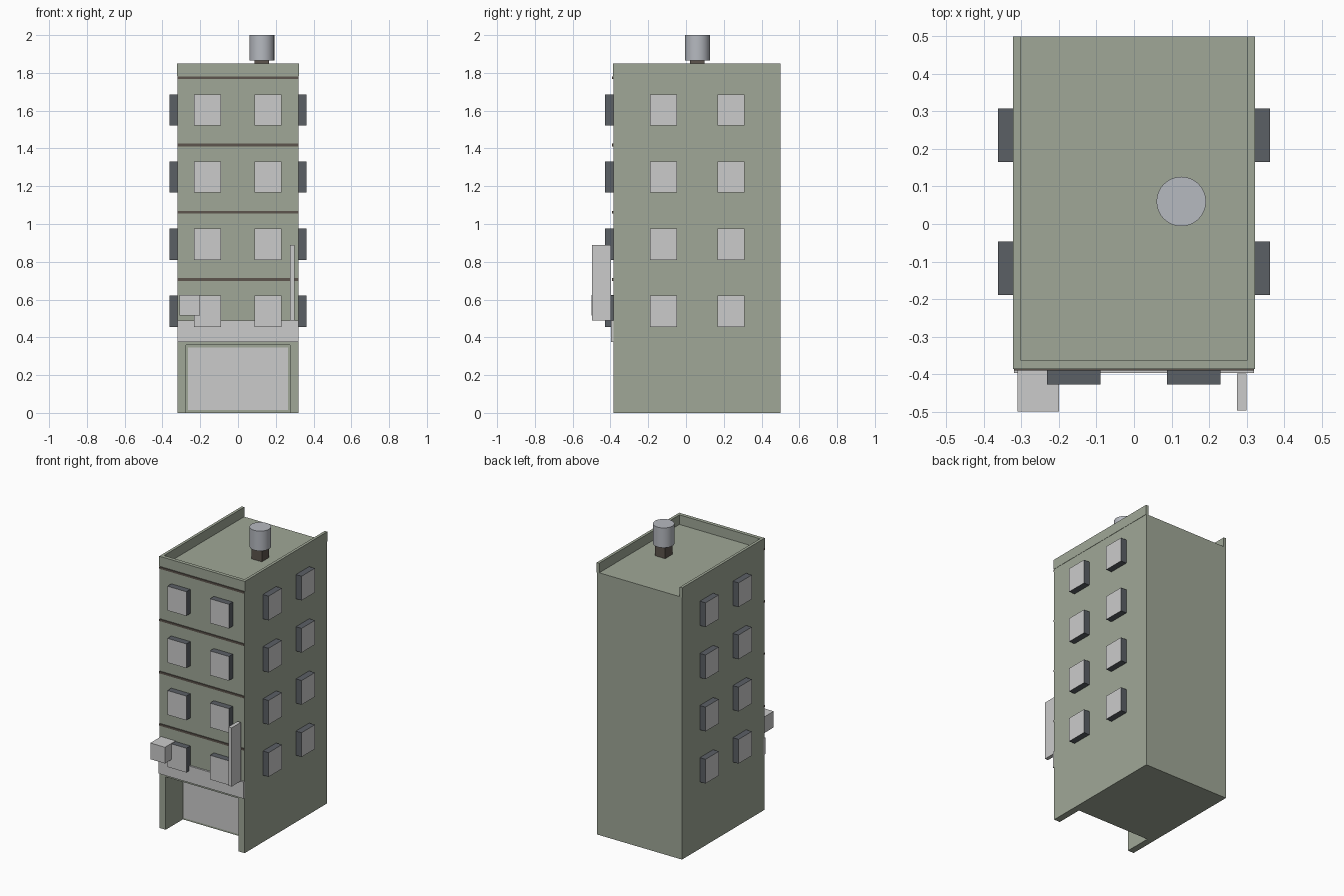
import bpy, bmesh
from mathutils import Vector

if "Cube" in bpy.data.objects:
    bpy.data.objects.remove(bpy.data.objects["Cube"])


def material(name, r, g, b):
    m = bpy.data.materials.new(name)
    m.diffuse_color = (r, g, b, 1)
    m.use_nodes = True
    m.node_tree.nodes["Principled BSDF"].inputs["Base Color"].default_value = m.diffuse_color
    return m


WALL = material("wall_green", 0.35, 0.39, 0.31)
FRAME = material("frame_dark", 0.105, 0.115, 0.13)
GLASS = material("pane_grey", 0.8, 0.8, 0.8)
TRIM = material("trim_brown", 0.11, 0.09, 0.075)
METAL = material("tank_metal", 0.47, 0.49, 0.53)


def finish(name, bm, *mats):
    bmesh.ops.recalc_face_normals(bm, faces=bm.faces)
    me = bpy.data.meshes.new(name)
    bm.to_mesh(me)
    bm.free()
    for m in mats:
        me.materials.append(m)
    ob = bpy.data.objects.new(name, me)
    bpy.context.collection.objects.link(ob)
    return ob


def add_box(bm, lo, hi):
    vs = bmesh.ops.create_cube(bm, size=1)["verts"]
    for v in vs:
        v.co = Vector([lo[i] if v.co[i] < 0 else hi[i] for i in range(3)])
    return {f for v in vs for f in v.link_faces}


def box(name, lo, hi, *mats):
    bm = bmesh.new()
    add_box(bm, lo, hi)
    return finish(name, bm, *mats)


W, FRONT, BACK = 0.32, -0.385, 0.5
ROOF, TOP = 1.785, 1.85

# Main block with the entrance recess cut out at ground level
body = box("building_body", (-W, FRONT, 0), (W, BACK, ROOF), WALL)
cutter = box("entrance_cutter", (-0.275, -0.6, -0.1), (0.275, -0.2, 0.36), WALL)
mod = body.modifiers.new("entrance", "BOOLEAN")
mod.operation = "DIFFERENCE"
mod.solver = "EXACT"
mod.object = cutter
bpy.context.view_layer.objects.active = body
bpy.ops.object.modifier_apply(modifier=mod.name)
bpy.data.objects.remove(cutter)

# Entrance panel on the back wall of the recess
box("entrance_panel", (-0.265, -0.206, 0.015), (0.265, -0.195, 0.345))

# Parapet: U-shaped plan, open at the back
P, I = 0.322, 0.303
plan = [(-P, BACK), (-P, FRONT - 0.002), (P, FRONT - 0.002), (P, BACK),
        (I, BACK), (I, -0.362), (-I, -0.362), (-I, BACK)]
bm = bmesh.new()
face = bm.faces.new([bm.verts.new((x, y, ROOF - 0.002)) for x, y in plan])
ext = bmesh.ops.extrude_face_region(bm, geom=[face])["geom"]
bmesh.ops.translate(bm, vec=(0, 0, TOP - ROOF + 0.002),
                    verts=[g for g in ext if isinstance(g, bmesh.types.BMVert)])
finish("parapet", bm, WALL)

# Floor lines across the facade
for i in range(4):
    z = 0.706 + i * 0.356
    box(f"floor_line_{i + 1}", (-W, FRONT - 0.006, z - 0.007),
        (W, FRONT + 0.01, z + 0.007), TRIM)


# Windows: dark boxes whose outward face is a grey pane
def windows(name, normal, centres):
    bm = bmesh.new()
    n = Vector(normal)
    along = Vector((abs(n.y), abs(n.x), 0))
    half = along * 0.0715 + Vector((abs(n.x), abs(n.y), 0)) * 0.0275
    half.z = 0.0825
    for floor in range(4):
        for c in centres:
            mid = Vector(c) + n * 0.0155
            mid.z = 0.538 + floor * 0.355
            for f in add_box(bm, mid - half, mid + half):
                f.normal_update()
                if (f.calc_center_median() - mid).dot(n) > 0.02 \
                        and abs(f.normal.dot(n)) > 0.9:
                    f.material_index = 1
    finish(name, bm, FRAME, GLASS)


windows("front_windows", (0, -1, 0), [(x, FRONT, 0) for x in (-0.161, 0.159)])
for side, s in (("left", -1), ("right", 1)):
    windows(f"{side}_windows", (s, 0, 0), [(s * W, y, 0) for y in (-0.118, 0.237)])

# Shopfront boards: wide fascia, box on the left, upright blade on the right
box("fascia_board", (-W, -0.397, 0.375), (W, FRONT + 0.01, 0.488))
box("box_sign", (-0.31, -0.5, 0.515), (-0.2, FRONT + 0.01, 0.625))
box("blade_sign", (0.275, -0.497, 0.49), (0.3, -0.398, 0.89))

# Rooftop water tank on its stand
TX, TY = 0.126, 0.06
box("tank_stand", (TX - 0.038, TY - 0.038, ROOF - 0.01),
    (TX + 0.038, TY + 0.038, 1.87), TRIM)
bpy.ops.mesh.primitive_cylinder_add(vertices=32, radius=0.066, depth=0.135,
                                    location=(TX, TY, 1.9325))
tank = bpy.context.object
tank.name = "water_tank"
tank.data.materials.append(METAL)
bpy.ops.object.shade_smooth_by_angle()
